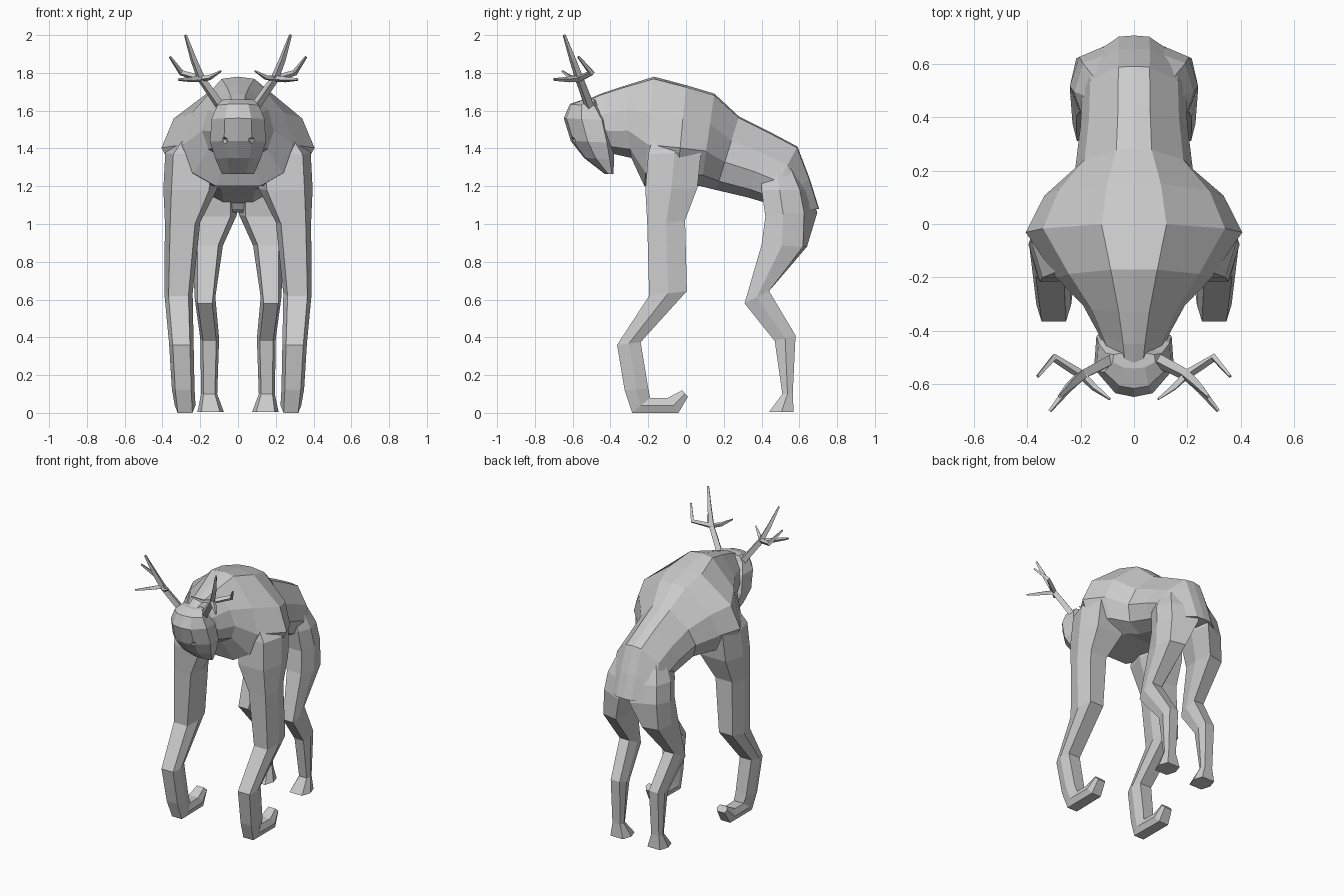
import bpy, bmesh
from mathutils import Vector, Matrix

if "Cube" in bpy.data.objects:
    bpy.data.objects.remove(bpy.data.objects["Cube"])

grey = bpy.data.materials.new("plain_grey")
grey.diffuse_color = (0.6, 0.6, 0.6, 1)
grey.use_nodes = True
grey.node_tree.nodes["Principled BSDF"].inputs["Base Color"].default_value = grey.diffuse_color

# Half sections: (width fraction, position from first edge to second edge)
TORSO = [(0, 0), (.3, .02), (.84, .33), (1, .62), (.82, .88), (.4, 1)]
HEAD = [(0, 0), (.5, .06), (1, .4), (.95, .85), (.45, 1)]
LIMB = [(.7, 0), (1, .5), (.7, 1)]


def make(name, bm):
    bmesh.ops.recalc_face_normals(bm, faces=bm.faces)
    me = bpy.data.meshes.new(name)
    bm.to_mesh(me)
    bm.free()
    me.materials.append(grey)
    ob = bpy.data.objects.new(name, me)
    bpy.context.collection.objects.link(ob)
    return ob


def skin(bm, rings):
    """Join matching rings of points into a closed tube."""
    rings = [[bm.verts.new(p) for p in r] for r in rings]
    n = len(rings[0])
    for a, b in zip(rings, rings[1:]):
        for i in range(n):
            j = (i + 1) % n
            bm.faces.new((a[i], a[j], b[j], b[i]))
    bm.faces.new(rings[0])
    bm.faces.new(rings[-1])


def loft(name, half, stations, side=1):
    """Stations: first edge y z, second edge y z, inner x, outer x, back skew."""
    left = [(-u, t) for u, t in reversed(half) if u > 0]
    rings = []
    for y0, z0, y1, z1, xi, xo, *skew in stations:
        c, w = (xi + xo) / 2, (xo - xi) / 2
        k = skew[0] if skew else 0
        rings.append([(side * (c + u * w), y0 + (y1 - y0) * t - k * u * t,
                       z0 + (z1 - z0) * t) for u, t in half + left])
    bm = bmesh.new()
    skin(bm, rings)
    return make(name, bm)


def tine(bm, points, radii, side):
    """Thin four-sided branch through the points."""
    pts = [Vector((side * x, y, z)) for x, y, z in points]
    rings = []
    for i, (p, r) in enumerate(zip(pts, radii)):
        d = (pts[min(i + 1, len(pts) - 1)] - pts[max(i - 1, 0)]).normalized()
        a = d.cross(Vector((.3, 1, .2))).normalized()
        b = d.cross(a)
        rings.append([p + a * r, p + b * r, p - a * r, p - b * r])
    skin(bm, rings)


# Torso from neck to rump, ending in a central ridge
body = loft("body", TORSO, [
    (y0, z0, y1, z1, -w, w) for y0, z0, y1, z1, w in [
        (-.53, 1.655, -.42, 1.42, .11),
        (-.45, 1.69, -.38, 1.37, .135),
        (-.33, 1.73, -.29, 1.35, .19),
        (-.17, 1.78, -.22, 1.20, .29),
        (.00, 1.735, -.05, 1.20, .405),
        (.15, 1.69, .08, 1.20, .335),
        (.28, 1.57, .16, 1.18, .22),
        (.43, 1.495, .33, 1.14, .20),
        (.59, 1.41, .43, 1.11, .195),
        (.655, 1.24, .45, 1.08, .20),
        (.705, 1.08, .48, 1.06, .19)]])

# Head with a drooping muzzle
parts = [loft("head", HEAD, [
    (y0, z0, y1, z1, -w, w) for y0, z0, y1, z1, w in [
        (-.54, 1.66, -.48, 1.66, .08),
        (-.615, 1.635, -.46, 1.62, .11),
        (-.647, 1.56, -.41, 1.55, .14),
        (-.61, 1.44, -.385, 1.43, .148),
        (-.54, 1.35, -.38, 1.34, .12),
        (-.43, 1.265, -.385, 1.265, .085)]])]

for s in (-1, 1):
    # Long front limbs ending in curled hands
    parts.append(loft("front_limb", LIMB, [
        (-.17, 1.48, .04, 1.50, .14, .29),
        (-.20, 1.37, .08, 1.38, .10, .385),
        (-.215, 1.18, .06, 1.19, .11, .395),
        (-.205, 1.00, -.005, 1.02, .20, .387),
        (-.195, .62, .005, .645, .24, .39),
        (-.365, .36, -.24, .375, .235, .365),
        (-.325, .12, -.20, .13, .23, .35),
        (-.285, 0, -.19, .08, .225, .335),
        (-.04, 0, -.095, .08, .23, .335),
        (.01, .085, -.02, .12, .24, .32)], s))
    # Hind legs with backward hocks and flared feet
    parts.append(loft("hind_leg", LIMB, [
        (.40, 1.32, .54, 1.33, .04, .16),
        (.40, 1.18, .63, 1.18, .005, .225, .04),
        (.42, 1.04, .66, 1.06, .005, .24, .05),
        (.40, .89, .63, .88, .08, .24, .015),
        (.31, .58, .44, .645, .12, .23),
        (.47, .38, .58, .41, .10, .20),
        (.51, .10, .565, .10, .11, .195),
        (.44, .005, .57, .005, .075, .215)], s))

# Eye socket cutters
bm = bmesh.new()
for s in (-1, 1):
    bmesh.ops.create_icosphere(bm, subdivisions=1, radius=.024,
                               matrix=Matrix.Translation((s * .075, -.605, 1.44)))
sockets = make("eye_socket_cutter", bm)

# Fuse all flesh parts into one skin, then sink the eyes
for p in parts + [sockets]:
    m = body.modifiers.new("fuse", 'BOOLEAN')
    m.operation = 'DIFFERENCE' if p == sockets else 'UNION'
    m.solver, m.object = 'EXACT', p
fused = bpy.data.meshes.new_from_object(
    body.evaluated_get(bpy.context.evaluated_depsgraph_get()))
body.modifiers.clear()
body.data = fused
for p in parts + [sockets]:
    bpy.data.objects.remove(p)

# Branched antlers
for s, label in ((-1, "right"), (1, "left")):
    bm = bmesh.new()
    fork = (.195, -.565, 1.77)
    tine(bm, [(.09, -.51, 1.62), fork, (.235, -.60, 1.87), (.278, -.645, 2.0)],
         [.026, .022, .018, .008], s)
    tine(bm, [fork, (.25, -.62, 1.765), (.315, -.70, 1.765)], [.018, .015, .007], s)
    tine(bm, [fork, (.15, -.61, 1.775), (.09, -.655, 1.81)], [.016, .014, .005], s)
    tine(bm, [fork, (.30, -.50, 1.80), (.36, -.57, 1.885)], [.018, .016, .007], s)
    make("antler_" + label, bm)
